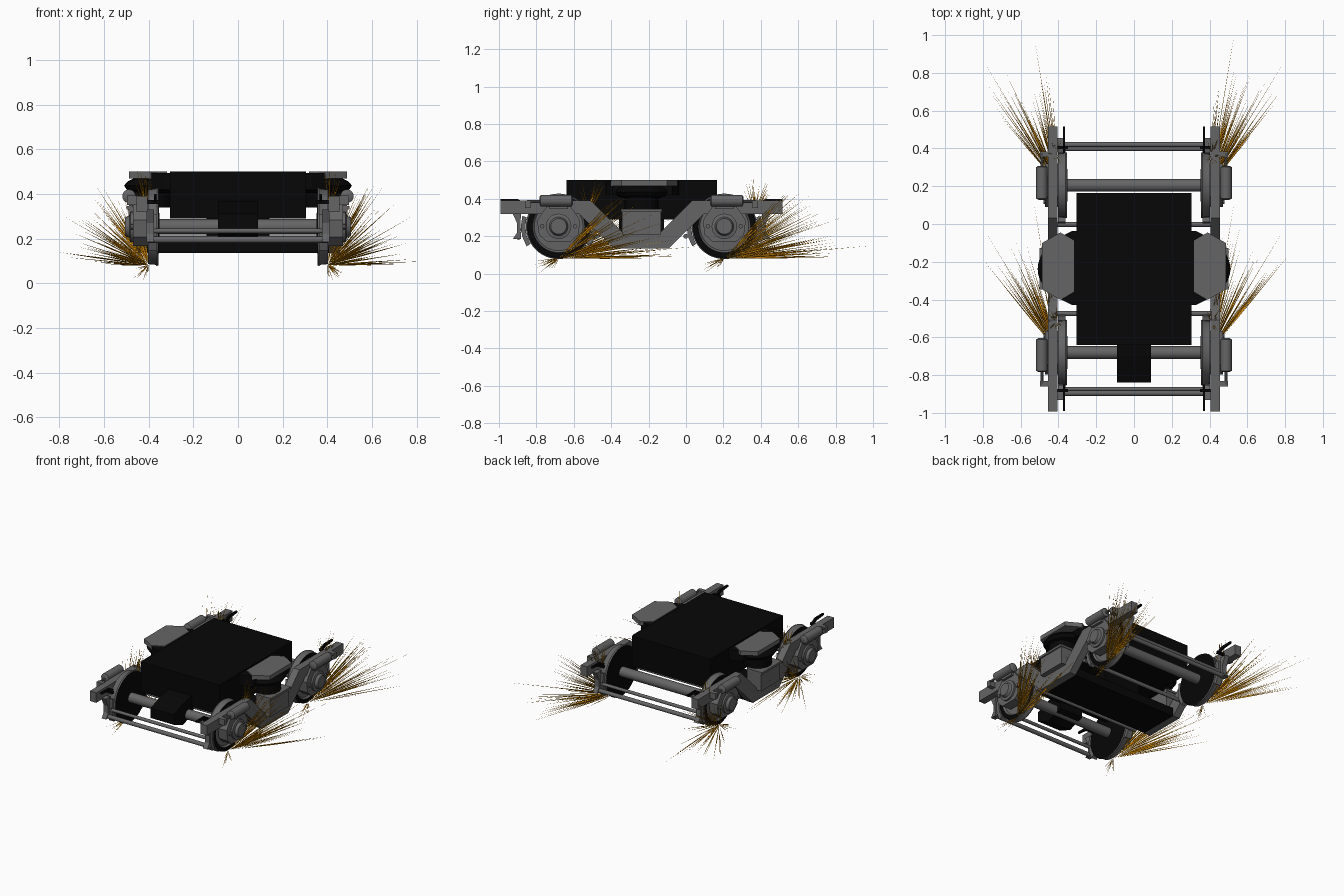
import bpy, bmesh, math, random
from mathutils import Vector

if "Cube" in bpy.data.objects:
    bpy.data.objects.remove(bpy.data.objects["Cube"])
random.seed(4)

def mat(name, c):
    m = bpy.data.materials.new(name)
    m.diffuse_color = (*c, 1)
    m.use_nodes = True
    m.node_tree.nodes["Principled BSDF"].inputs["Base Color"].default_value = m.diffuse_color
    return m

STEEL = mat("steel_grey", (0.13, 0.13, 0.13))
BLACK = mat("soot_black", (0.002, 0.002, 0.002))
SPARK = mat("spark_orange", (0.85, 0.33, 0.002))
CY = -0.238                      # middle of the truck along y
AXLES = (CY - 0.443, CY + 0.443)
AXZ = 0.253

def finish(name, bm, mats, smooth=False):
    bmesh.ops.recalc_face_normals(bm, faces=bm.faces)
    me = bpy.data.meshes.new(name)
    bm.to_mesh(me)
    bm.free()
    for m in mats:
        me.materials.append(m)
    ob = bpy.data.objects.new(name, me)
    bpy.context.collection.objects.link(ob)
    if smooth:
        bpy.context.view_layer.objects.active = ob
        ob.select_set(True)
        bpy.ops.object.shade_smooth_by_angle(angle=math.radians(35))
        ob.select_set(False)
    return ob

def prism(name, pts, axis, a, b, m):
    """Extrude a 2D outline along an axis from a to b."""
    def P(p, t):
        return {'x': (t, p[0], p[1]), 'y': (p[0], t, p[1]), 'z': (p[0], p[1], t)}[axis]
    bm = bmesh.new()
    lo = [bm.verts.new(P(p, a)) for p in pts]
    hi = [bm.verts.new(P(p, b)) for p in pts]
    bm.faces.new(lo)
    bm.faces.new(hi)
    for i in range(len(pts)):
        j = (i + 1) % len(pts)
        bm.faces.new((lo[i], lo[j], hi[j], hi[i]))
    return finish(name, bm, [m])

def box(name, x, y, z, m):
    return prism(name, [(x[0], y[0]), (x[1], y[0]), (x[1], y[1]), (x[0], y[1])], 'z', z[0], z[1], m)

def lathe(name, prof, origin, axis, mats, seg=32, rule=None):
    """Spin (position along axis, radius) points round the axis."""
    bm = bmesh.new()
    rings = []
    for t, r in prof:
        ring = []
        for k in range(seg):
            a = 2 * math.pi * k / seg
            c, s = r * math.cos(a), r * math.sin(a)
            v = {'x': (t, c, s), 'y': (c, t, s), 'z': (c, s, t)}[axis]
            ring.append(bm.verts.new(Vector(origin) + Vector(v)))
        rings.append(ring)
    for A, B in zip(rings, rings[1:]):
        for k in range(seg):
            bm.faces.new((A[k], A[k - 1], B[k - 1], B[k]))
    bm.faces.new(rings[0])
    bm.faces.new(rings[-1])
    bmesh.ops.recalc_face_normals(bm, faces=bm.faces)
    if rule:
        for f in bm.faces:
            f.normal_update()
            f.material_index = rule(f)
    return finish(name, bm, mats, True)

def rod(name, a, b, r, origin, axis, m, seg=16):
    return lathe(name, [(a, r), (b, r)], origin, axis, [m], seg)

# Main black body, front sloping block and low cross member
box("body_box", (-0.305, 0.305), (-0.64, 0.165), (0.29, 0.5), BLACK)
prism("front_block", [(-0.62, 0.37), (-0.70, 0.36), (-0.84, 0.31), (-0.84, 0.24), (-0.74, 0.2), (-0.62, 0.24)],
      'x', -0.09, 0.09, BLACK)
box("low_transom", (-0.405, 0.405), (CY - 0.14, CY + 0.14), (0.135, 0.195), BLACK)
box("centre_pivot", (-0.14, 0.14), (CY - 0.12, CY + 0.12), (0.19, 0.3), BLACK)

# Side frame outline: half, mirrored about the middle
half = [(0.145, 0.135), (0.335, 0.32), (0.755, 0.32), (0.755, 0.39), (0.27, 0.39), (0.095, 0.215)]
outline = [(CY + u, z) for u, z in half] + [(CY - u, z) for u, z in reversed(half)]

for s, side in ((1, "right"), (-1, "left")):
    X = lambda a, b: (min(s * a, s * b), max(s * a, s * b))
    prism(f"side_frame_{side}", outline, 'x', s * 0.405, s * 0.455, STEEL)
    # Secondary suspension: spring box, air spring, arm and top plate
    box(f"spring_box_{side}", X(0.38, 0.49), (CY - 0.105, CY + 0.105), (0.21, 0.345), STEEL)
    box(f"spring_box_band_{side}", X(0.385, 0.5), (CY - 0.11, CY + 0.11), (0.33, 0.345), STEEL)
    lathe(f"spring_stem_{side}", [(0.34, 0.09), (0.42, 0.09)], (s * 0.39, CY, 0), 'z', [BLACK])
    lathe(f"air_spring_{side}", [(0.405, 0.1), (0.415, 0.13), (0.437, 0.145), (0.455, 0.13), (0.47, 0.1)],
          (s * 0.365, CY, 0), 'z', [BLACK])
    plate = [(0.317, -0.135), (0.39, -0.178), (0.488, -0.122), (0.488, 0.122), (0.39, 0.178), (0.317, 0.135)]
    prism(f"top_plate_{side}", [(s * x, CY + 0.015 + y) for x, y in plate], 'z', 0.47, 0.5, STEEL)
    arm = [(0.29, -0.19), (0.33, -0.19), (0.4, -0.155), (0.4, 0.165), (0.33, 0.2), (0.29, 0.2)]
    prism(f"bolster_arm_{side}", [(s * x, CY + y) for x, y in arm], 'z', 0.42, 0.494, BLACK)

    def wheel_colour(f):
        # black discs and inner face; grey tread and outer web
        c = f.calc_center_median()
        r = math.hypot(c.y - cy, c.z - AXZ)
        if abs(f.normal.x) < 0.8 or (f.normal.x * s > 0 and r < 0.137):
            return 0
        return 1

    for d, cy, end in ((-1, AXLES[0], "front"), (1, AXLES[1], "rear")):
        tag = f"{end}_{side}"
        # Wheel
        lathe(f"wheel_{tag}", [(s * t, r) for t, r in ((0.352, 0.05), (0.355, 0.13), (0.355, 0.172), (0.363, 0.175),
              (0.37, 0.17), (0.402, 0.167), (0.402, 0.14), (0.39, 0.13), (0.395, 0.06), (0.405, 0.05))],
              (0, cy, AXZ), 'x', [STEEL, BLACK], 48, wheel_colour)
        # Axle box with round cover
        ab = [(-0.09, 0.07), (-0.115, 0.03), (-0.105, -0.045), (-0.06, -0.085), (0.06, -0.085),
              (0.105, -0.045), (0.115, 0.03), (0.09, 0.07), (0.06, 0.11), (-0.06, 0.11)]
        prism(f"axle_box_{tag}", [(cy + y, AXZ + z) for y, z in ab], 'x', s * 0.402, s * 0.47, STEEL)
        lathe(f"axle_cover_{tag}", [(s * 0.47, 0.068), (s * 0.482, 0.068), (s * 0.486, 0.05), (s * 0.505, 0.042)],
              (0, cy, AXZ), 'x', [STEEL], 24)
        for k in (-1, 1):
            rod(f"axle_box_bolt_{tag}", s * 0.46, s * 0.48, 0.012, (0, cy + k * 0.088, AXZ), 'x', STEEL, 8)
        # Brake cylinder with push rod and bracket
        lathe(f"brake_cylinder_{tag}", [(-0.09, 0.018), (-0.083, 0.03), (0.083, 0.03), (0.09, 0.018)],
              (s * 0.488, cy + d * 0.013, 0.39), 'y', [STEEL], 20)
        rod(f"push_rod_{tag}", d * 0.09, d * 0.17, 0.008, (s * 0.488, cy, 0.385), 'y', STEEL, 8)
        box(f"cylinder_bracket_{tag}", X(0.45, 0.497), sorted((cy + d * 0.15, cy + d * 0.18)), (0.35, 0.392), STEEL)
        box(f"cylinder_foot_{tag}", X(0.45, 0.488), (cy - 0.05, cy + 0.05), (0.345, 0.375), STEEL)
        # Brake shoes and hangers on both sides of the wheel
        for k in (-1, 1):
            arc = [math.radians(a) for a in (-32, -16, 0, 16)]
            pts = [(cy + k * 0.178 * math.cos(a), AXZ + 0.178 * math.sin(a)) for a in arc]
            pts += [(cy + k * 0.202 * math.cos(a), AXZ + 0.202 * math.sin(a)) for a in reversed(arc)]
            prism(f"brake_shoe_{tag}", pts, 'x', s * 0.362, s * 0.402, STEEL)
            if k == d:
                y0 = cy + k * 0.2
                hang = [(0, 0.33), (0.05, 0.33), (0.022, 0.27), (0.022, 0.22), (0.045, 0.185), (0, 0.185), (0.005, 0.26)]
                prism(f"brake_hanger_{tag}", [(y0 + k * u, z) for u, z in hang], 'x', s * 0.375, s * 0.41, STEEL)
                # Curved black lever at the frame end
                lev = [(0, 0.36), (0.03, 0.38), (0.11, 0.388), (0.11, 0.4), (0.02, 0.4), (-0.03, 0.37)]
                prism(f"end_lever_{tag}", [(y0 + k * u, z) for u, z in lev], 'x', s * 0.365, s * 0.377, BLACK)
                box(f"lever_pin_{tag}", X(0.35, 0.405), (y0 - 0.008, y0 + 0.008), (0.355, 0.372), BLACK)

# Axles and cross rods
for cy, d, end in ((AXLES[0], -1, "front"), (AXLES[1], 1, "rear")):
    rod(f"axle_{end}", -0.4, 0.4, 0.034, (0, cy, AXZ), 'x', STEEL, 24)
    rod(f"brake_rod_outer_{end}", -0.4, 0.4, 0.014, (0, cy + d * 0.215, 0.195), 'x', STEEL)
    rod(f"brake_rod_upper_{end}", -0.38, 0.38, 0.011, (0, cy + d * 0.193, 0.235), 'x', STEEL)
    rod(f"brake_rod_inner_{end}", -0.41, 0.41, 0.013, (0, cy - d * 0.207, 0.2), 'x', STEEL)

# Sparks: thin tapered slivers flying from each wheel
def sliver(bm, p, q, w):
    d = (q - p).normalized()
    u = d.orthogonal().normalized()
    v = d.cross(u)
    mid = p.lerp(q, 0.4)
    ring = [bm.verts.new(mid + w * (u * math.cos(a) + v * math.sin(a))) for a in (0, 2.094, 4.189)]
    a, b = bm.verts.new(p), bm.verts.new(q)
    for i in range(3):
        bm.faces.new((a, ring[i], ring[i - 1]))
        bm.faces.new((b, ring[i - 1], ring[i]))

R = random.uniform
for s, side in ((1, "right"), (-1, "left")):
    for cy, end in zip(AXLES, ("front", "rear")):
        bm = bmesh.new()
        o = Vector((s * 0.4, cy, 0.082))
        for i in range(75):                       # main fan, backwards and outwards
            el = math.radians(R(0, 1) ** 1.3 * 45)
            az = math.radians(R(3, 40))
            n = R(0.3, 0.68) * (1 - 0.25 * el)
            q = o + n * Vector((s * math.sin(az) * math.cos(el), math.cos(az) * math.cos(el), math.sin(el)))
            sliver(bm, o + (q - o) * R(0, 0.2), q, R(0.0018, 0.003))
        sliver(bm, o, Vector((s * 0.53, cy + 0.795, 0.15)), 0.002)
        sliver(bm, o, Vector((s * 0.78, cy + 0.63, 0.3)), 0.002)
        for i in range(10):                       # few drops falling forward
            sliver(bm, o, Vector((s * R(0.4, 0.47), cy - R(0.03, 0.13), 0.08 - R(0.01, 0.07))), 0.0015)
        sliver(bm, o, Vector((s * 0.43, cy - 0.11, 0)), 0.0015)
        b = Vector((s * 0.41, cy + 0.16, 0.32))
        for i in range(18):                       # short burst at the brake shoe
            sliver(bm, b, b + Vector((s * R(-0.03, 0.06), R(-0.06, 0.1), R(0.06, 0.2))), 0.002)
        finish(f"sparks_{end}_{side}", bm, [SPARK])
